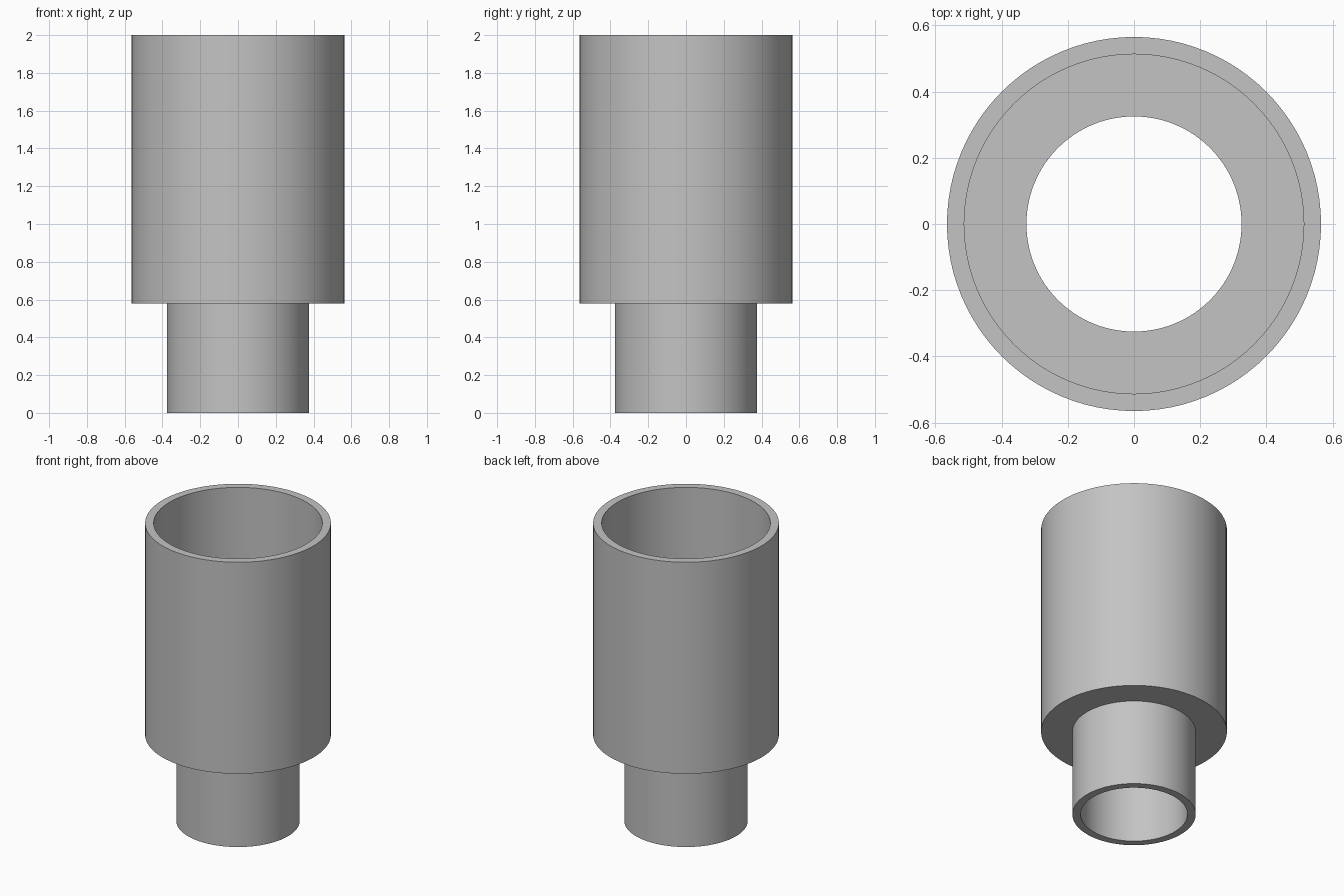
import bpy, bmesh, math

cube = bpy.data.objects.get("Cube")
if cube:
    bpy.data.objects.remove(cube, do_unlink=True)

SEGMENTS = 96
STEP_Z, LEDGE_Z, TOP_Z = 0.58, 0.63, 2.0
BODY_R, BORE_R = 0.565, 0.513
NECK_R, NECK_BORE_R = 0.375, 0.325

# Plain grey material
grey = bpy.data.materials.new("plain grey")
grey.use_nodes = True
colour = (0.55, 0.55, 0.55, 1)
grey.diffuse_color = colour
grey.node_tree.nodes["Principled BSDF"].inputs["Base Color"].default_value = colour

# Closed wall section as (radius, height), counter-clockwise
section = [
    (NECK_BORE_R, 0), (NECK_R, 0),
    (NECK_R, STEP_Z), (BODY_R, STEP_Z),
    (BODY_R, TOP_Z), (BORE_R, TOP_Z),
    (BORE_R, LEDGE_Z), (NECK_BORE_R, LEDGE_Z),
]

# Stepped hollow sleeve turned around the z axis
bm = bmesh.new()
verts = [bm.verts.new((r, 0, z)) for r, z in section]
edges = [bm.edges.new((a, b)) for a, b in zip(verts, verts[1:] + verts[:1])]
bmesh.ops.spin(bm, geom=verts + edges, cent=(0, 0, 0), axis=(0, 0, 1),
               angle=math.tau, steps=SEGMENTS, use_merge=True)
bmesh.ops.remove_doubles(bm, verts=bm.verts, dist=0.0001)
bmesh.ops.recalc_face_normals(bm, faces=bm.faces)
mesh = bpy.data.meshes.new("stepped_sleeve")
bm.to_mesh(mesh)
bm.free()
mesh.materials.append(grey)

sleeve = bpy.data.objects.new("stepped_sleeve", mesh)
bpy.context.collection.objects.link(sleeve)
bpy.ops.object.select_all(action="DESELECT")
sleeve.select_set(True)
bpy.context.view_layer.objects.active = sleeve
bpy.ops.object.shade_smooth_by_angle(angle=math.radians(30))
